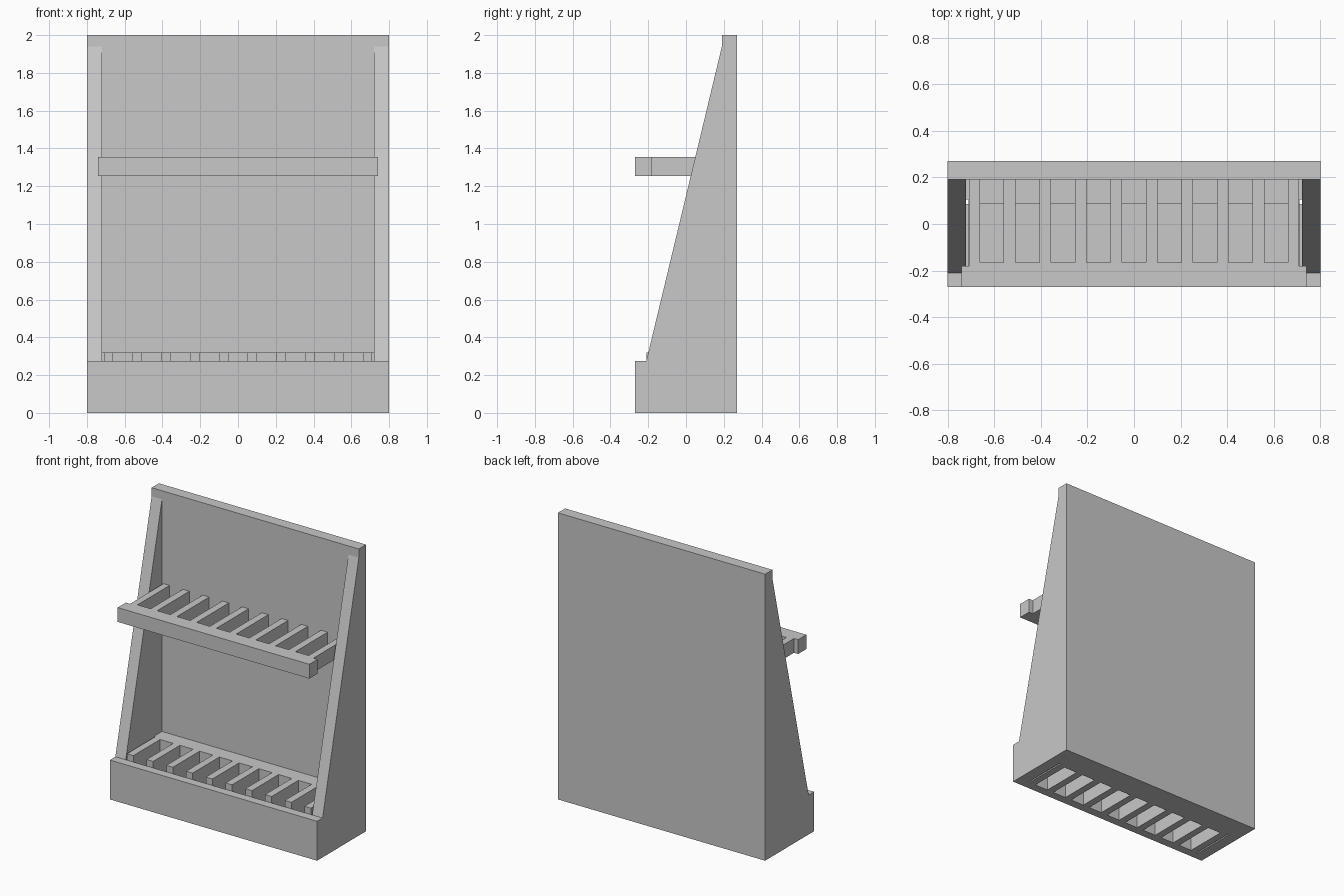
import bpy
import bmesh
from mathutils import Vector

cube = bpy.data.objects.get("Cube")
if cube:
    bpy.data.objects.remove(cube, do_unlink=True)

GREY = (0.58, 0.58, 0.58, 1.0)
grey = bpy.data.materials.new("plain_grey")
grey.use_nodes = True
grey.diffuse_color = GREY
grey.node_tree.nodes["Principled BSDF"].inputs["Base Color"].default_value = GREY


def prism(name, outline, direction):
    """Extrude a flat outline of 3D points along a direction."""
    bm = bmesh.new()
    face = bm.faces.new([bm.verts.new(p) for p in outline])
    new = bmesh.ops.extrude_face_region(bm, geom=[face])["geom"]
    verts = [g for g in new if isinstance(g, bmesh.types.BMVert)]
    bmesh.ops.translate(bm, verts=verts, vec=Vector(direction))
    bmesh.ops.recalc_face_normals(bm, faces=bm.faces)
    mesh = bpy.data.meshes.new(name)
    bm.to_mesh(mesh)
    bm.free()
    mesh.materials.append(grey)
    obj = bpy.data.objects.new(name, mesh)
    bpy.context.collection.objects.link(obj)
    return obj


def box(name, half_x, y0, y1, z0, z1):
    """Box centred on x = 0."""
    outline = [(-half_x, y0, z0), (half_x, y0, z0), (half_x, y1, z0), (-half_x, y1, z0)]
    return prism(name, outline, (0, 0, z1 - z0))


def comb(name, solid_side, slot_end, tip, half_x, shoulder, z0, z1):
    """Plate with nine slots running from slot_end out to the open tip edge."""
    pts = list(solid_side) + [(half_x, shoulder), (half_x, tip)]
    for k in range(SLOTS // 2, -SLOTS // 2, -1):
        a, b = k * PITCH + SLOT_HALF, k * PITCH - SLOT_HALF
        pts += [(a, tip), (a, slot_end), (b, slot_end), (b, tip)]
    pts += [(-half_x, tip), (-half_x, shoulder)]
    return prism(name, [(x, y, z0) for x, y in pts], (0, 0, z1 - z0))


SLOTS, PITCH, SLOT_HALF = 9, 0.1525, 0.051
WIDTH, INNER = 0.8, 0.72
FRONT, BACK, PANEL = -0.27, 0.27, 0.19

# Back panel and front board
box("back_panel", WIDTH, PANEL, BACK, 0, 2)
box("front_board", WIDTH, FRONT, -0.21, 0, 0.275)

# Sloping side panels
side = [(-0.21, 0), (-0.21, 0.275), (PANEL, 1.94), (PANEL, 0)]
for label, x in (("left_side", INNER), ("right_side", -WIDTH)):
    prism(label, [(x, y, z) for y, z in side], (WIDTH - INNER, 0, 0))

# Lower rack: rail against the back panel, teeth reaching the front board
comb("lower_rack", [(-INNER, 0.105), (-INNER, PANEL), (INNER, PANEL), (INNER, 0.105)],
     0.085, -0.21, 0.71, 0.105, 0, 0.32)
box("lower_slot_floor", INNER, -0.21, 0.085, 0.1, 0.12)

# Upper rack: wide front bar, teeth reaching the back panel
comb("upper_rack", [(-0.74, -0.18), (-0.74, FRONT), (0.74, FRONT), (0.74, -0.18)],
     -0.165, PANEL, 0.708, -0.18, 1.255, 1.355)
